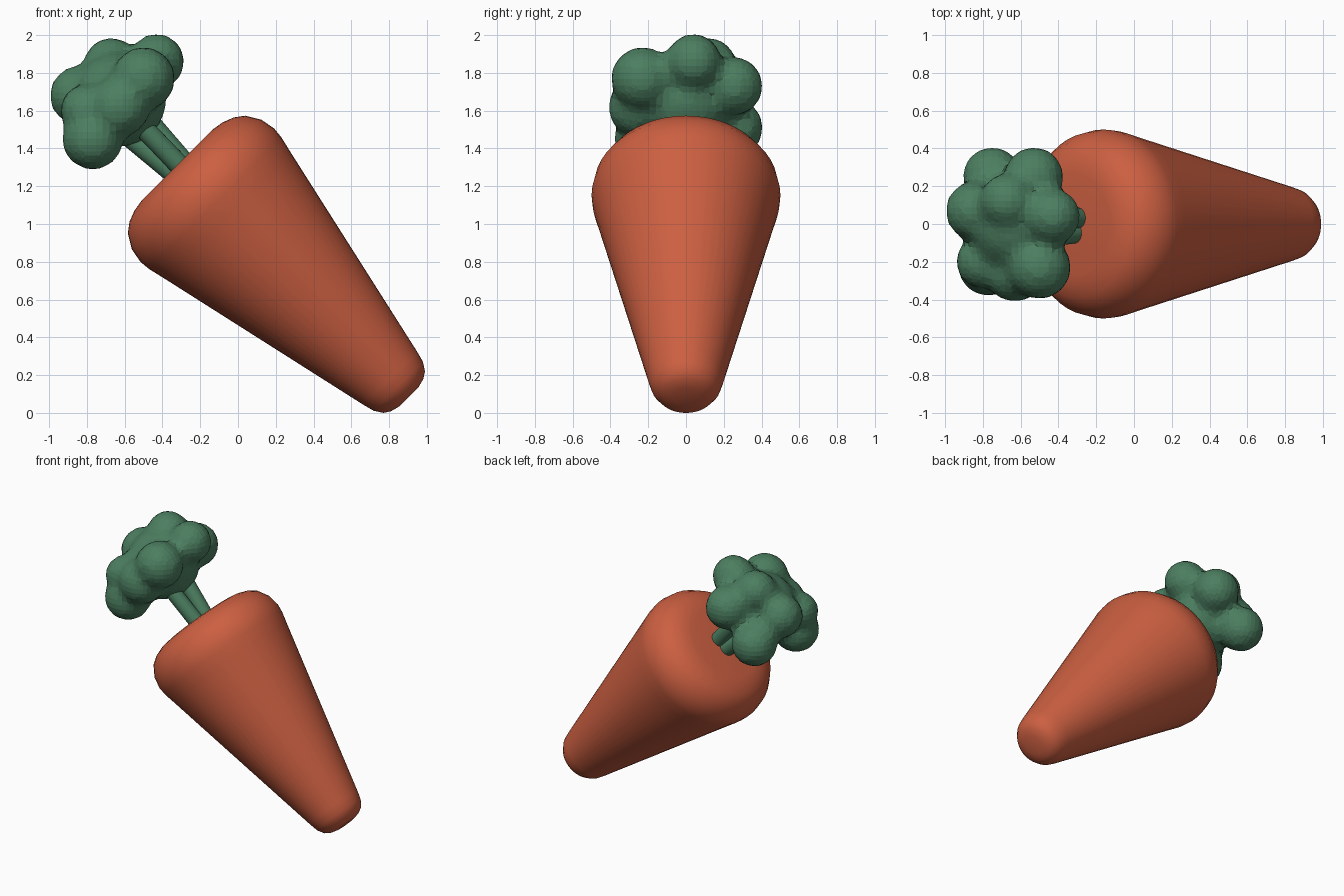
import bpy, bmesh, math
from mathutils import Vector, Matrix

cube = bpy.data.objects.get("Cube")
if cube:
    bpy.data.objects.remove(cube, do_unlink=True)


def make_material(name, rgb):
    mat = bpy.data.materials.new(name)
    mat.use_nodes = True
    mat.diffuse_color = (*rgb, 1)
    mat.node_tree.nodes["Principled BSDF"].inputs["Base Color"].default_value = (*rgb, 1)
    return mat


def make_object(name, bm, mat):
    mesh = bpy.data.meshes.new(name)
    bm.to_mesh(mesh)
    bm.free()
    mesh.materials.append(mat)
    obj = bpy.data.objects.new(name, mesh)
    bpy.context.collection.objects.link(obj)
    bpy.ops.object.select_all(action="DESELECT")
    obj.select_set(True)
    bpy.context.view_layer.objects.active = obj
    return obj


orange = make_material("carrot orange", (0.60, 0.115, 0.053))
green = make_material("leaf green", (0.072, 0.21, 0.118))

# The whole carrot leans 45 degrees towards its right side
AXIS_OFFSET = 0.70
lean = Matrix.Translation((AXIS_OFFSET / math.sqrt(2), 0, AXIS_OFFSET / math.sqrt(2))) \
    @ Matrix.Rotation(math.radians(-45), 4, "Y")

# Carrot root: a (radius, height) profile turned around the leaning axis
profile = [(0, -.58), (.07, -.58), (.12, -.567), (.155, -.545), (.184, -.50), (.2, -.44),
           (.474, .785), (.494, .87), (.5, .93), (.485, 1.01), (.44, 1.085),
           (.39, 1.122), (.33, 1.145), (.27, 1.155), (0, 1.155)]
bm = bmesh.new()
points = [bm.verts.new((r, 0, h)) for r, h in profile]
edges = [bm.edges.new(pair) for pair in zip(points, points[1:])]
bmesh.ops.spin(bm, geom=points + edges, axis=(0, 0, 1), cent=(0, 0, 0),
               angle=math.tau, steps=48)
bmesh.ops.remove_doubles(bm, verts=bm.verts, dist=0.0005)
bmesh.ops.recalc_face_normals(bm, faces=bm.faces)
bm.transform(lean)
make_object("carrot_root", bm, orange)
bpy.ops.object.shade_smooth_by_angle(angle=math.radians(40))

# Stalks: three cylinders that spread towards the leaves
for i in range(3):
    turn = math.radians(40 + 120 * i)
    out = Vector((math.cos(turn), math.sin(turn), 0))
    start = out * 0.045 + Vector((0, 0, 1.12))
    end = out * 0.09 + Vector((0, 0, 1.58))
    along = end - start
    place = Matrix.Translation((start + end) / 2) @ along.to_track_quat("Z", "Y").to_matrix().to_4x4()
    bm = bmesh.new()
    bmesh.ops.create_cone(bm, cap_ends=True, segments=16, radius1=0.055, radius2=0.055,
                          depth=along.length, matrix=lean @ place)
    make_object(f"stalk_{i + 1}", bm, green)
    bpy.ops.object.shade_smooth_by_angle(angle=math.radians(40))

# Leafy top: overlapping balls (x, y, z, radius) fused into one lumpy mass
lobes = [(-.63, 0, 1.66, .25), (-.43, .04, 1.86, .145), (-.50, -.23, 1.77, .165),
         (-.53, .25, 1.73, .155), (-.67, .12, 1.84, .145), (-.84, .07, 1.68, .155),
         (-.75, .25, 1.51, .155), (-.77, -.22, 1.45, .16), (-.63, -.25, 1.62, .16),
         (-.80, -.2, 1.6, .14)]
bm = bmesh.new()
for x, y, z, r in lobes:
    bmesh.ops.create_icosphere(bm, subdivisions=3, radius=r + 0.004,
                               matrix=Matrix.Translation((x, y, z)))
leaves = make_object("leafy_top", bm, green)
fuse = leaves.modifiers.new("fuse", "REMESH")
fuse.mode = "VOXEL"
fuse.voxel_size = 0.035
soften = leaves.modifiers.new("soften", "SMOOTH")
soften.factor = 0.5
soften.iterations = 3
for modifier in ("fuse", "soften"):
    bpy.ops.object.modifier_apply(modifier=modifier)
bpy.ops.object.shade_flat()
